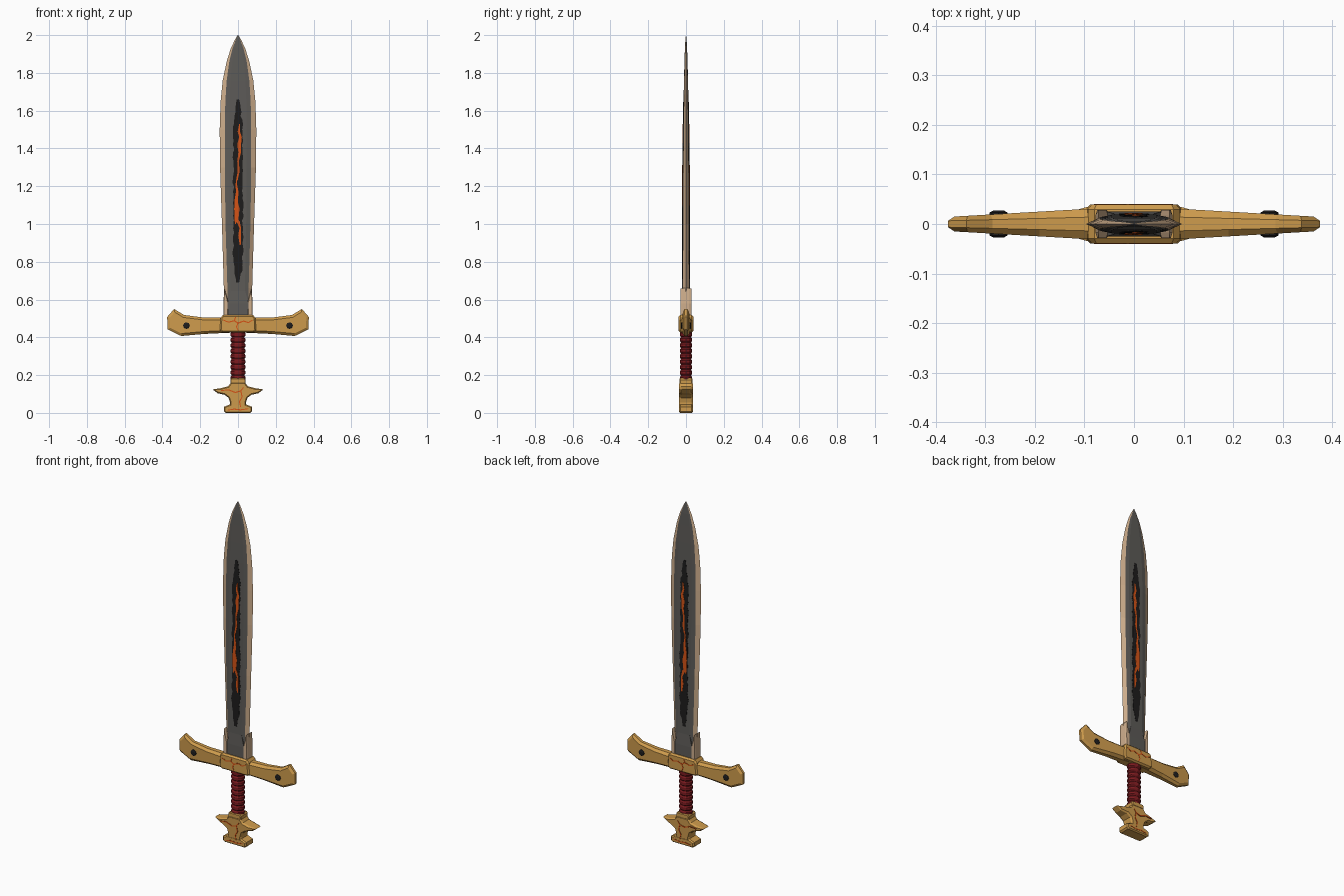
import bpy, bmesh, math, random
from mathutils import Vector

random.seed(4)


def material(name, r, g, b):
    m = bpy.data.materials.new(name)
    m.diffuse_color = (*[(c / 255) ** 2.2 for c in (r, g, b)], 1)
    return m


GOLD = material("gold", 205, 154, 78)
STEEL = material("dark steel", 93, 91, 88)
EDGE = material("pale edge", 207, 174, 140)
BLACK = material("black", 35, 34, 34)
LAVA = material("glowing orange", 212, 84, 28)
RED = material("red leather", 122, 32, 36)


def make(name, bm, mats):
    bmesh.ops.recalc_face_normals(bm, faces=bm.faces)
    me = bpy.data.meshes.new(name)
    bm.to_mesh(me)
    bm.free()
    for m in mats:
        me.materials.append(m)
    ob = bpy.data.objects.new(name, me)
    bpy.context.collection.objects.link(ob)
    return ob


def loft(name, rings, mats, column_mat=lambda j: 0):
    """Skin closed rings of equal length and cap both ends."""
    bm = bmesh.new()
    vs = [[bm.verts.new(p) for p in ring] for ring in rings]
    n = len(rings[0])
    for a, b in zip(vs, vs[1:]):
        for j in range(n):
            k = (j + 1) % n
            bm.faces.new((a[j], a[k], b[k], b[j])).material_index = column_mat(j)
    bm.faces.new(vs[0])
    bm.faces.new(vs[-1])
    return make(name, bm, mats)


def inset(pts, d):
    """Move a counter-clockwise xz outline inwards by d."""
    out = []
    for i, p in enumerate(pts):
        p = Vector(p)
        e1 = (p - Vector(pts[i - 1])).normalized()
        e2 = (Vector(pts[(i + 1) % len(pts)]) - p).normalized()
        n1, n2 = Vector((-e1.y, e1.x)), Vector((-e2.y, e2.x))
        out.append(p + (n1 + n2) * (d / max(0.5, 1 + n1.dot(n2))))
    return out


def slab(name, pts, depth, mat, rim=0.008, side=0.7):
    """Outline with a chamfered rim on front and back."""
    inner = inset(pts, rim)

    def ring(outline, s):
        return [(x, s * depth(x), z) for x, z in outline]
    return loft(name, [ring(inner, -1), ring(pts, -side), ring(pts, side), ring(inner, 1)], [mat])


def mirror(ob, axis):
    m = ob.modifiers.new("mirror", 'MIRROR')
    m.use_axis = [i == axis for i in range(3)]
    return ob


def ribbon(name, pts, face_y, mat):
    """Thin plate along (x, z, half width) points, on front and back."""
    rings = []
    for i, (x, z, w) in enumerate(pts):
        a, b = pts[max(i - 1, 0)], pts[min(i + 1, len(pts) - 1)]
        t = Vector((b[0] - a[0], b[1] - a[1])).normalized() * w
        y = -face_y(z)
        rings.append([(x - t.y, y, z + t.x), (x + t.y, y, z - t.x),
                      (x + t.y, y + 0.005, z - t.x), (x - t.y, y + 0.005, z + t.x)])
    return mirror(loft(name, rings, [mat]), 1)


# Blade: z, half width, inner half width, half thickness
BLADE = [(0.50, 0.070, 0.055, 0.021), (0.66, 0.075, 0.056, 0.020), (1.0, 0.085, 0.066, 0.019),
         (1.3, 0.095, 0.070, 0.017), (1.5, 0.097, 0.070, 0.015), (1.65, 0.092, 0.067, 0.013),
         (1.76, 0.081, 0.060, 0.011), (1.86, 0.060, 0.046, 0.008), (1.93, 0.038, 0.029, 0.006),
         (1.98, 0.014, 0.010, 0.003), (2.0, 0.001, 0.0007, 0.0005)]


def blade_y(z):
    for a, b in zip(BLADE, BLADE[1:]):
        if a[0] <= z <= b[0]:
            return a[3] + (b[3] - a[3]) * (z - a[0]) / (b[0] - a[0])
    return 0


rings = []
for z, w, i, t in BLADE:
    f, s = i * 0.66, t * 0.75
    rings.append([(w, 0, z), (i, s, z), (f, t, z), (-f, t, z), (-i, s, z),
                  (-w, 0, z), (-i, -s, z), (-f, -t, z), (f, -t, z), (i, -s, z)])
loft("blade", rings, [STEEL, EDGE], lambda j: 1 if j in (0, 4, 5, 9) else 0)

# Blade root and its pale side shoulders
loft("blade_root", [[(x * s, y * d, z) for x, y in ((-1, -1), (1, -1), (1, 1), (-1, 1))]
                    for z, s, d in ((0.49, 0.058, 0.026), (0.58, 0.056, 0.025), (0.66, 0.034, 0.019))],
     [STEEL])
mirror(slab("root_shoulder", [(0.05, 0.49), (0.077, 0.49), (0.078, 0.58), (0.072, 0.66), (0.052, 0.59)],
            lambda x: 0.028, EDGE, 0.004, 0.6), 0)

# Charred fuller with a ragged outline
N = 44
char = []
for k in range(N + 1):
    u = k / N
    w = 0.027 * min(1, 0.35 + 6 * u, 0.3 + 4 * (1 - u))
    char.append((random.uniform(-0.003, 0.003), 0.69 + 0.97 * u, w * random.uniform(0.8, 1.08)))
ribbon("charred_fuller", char, lambda z: blade_y(z) + 0.0015, BLACK)

# Molten cracks inside the fuller
CRACKS = [
    [(0.012, 0.89, .003), (0.009, 0.94, .008), (0.012, 0.98, .004), (0.002, 1.01, .008), (-0.004, 1.03, .002)],
    [(-0.014, 1.00, .002), (-0.008, 1.03, .011), (-0.006, 1.08, .014), (-0.010, 1.12, .009),
     (-0.004, 1.17, .007), (-0.009, 1.21, .004), (-0.005, 1.25, .002)],
    [(-0.004, 1.23, .002), (0.003, 1.28, .006), (0.000, 1.33, .004), (0.009, 1.38, .007),
     (0.006, 1.42, .010), (0.013, 1.46, .007), (0.004, 1.49, .006), (0.008, 1.53, .002)],
]
for c in CRACKS:
    ribbon("molten_crack", c, lambda z: blade_y(z) + 0.003, LAVA)

# Crossguard arms
mirror(slab("guard_arm", [(0.03, 0.425), (0.18, 0.418), (0.30, 0.407), (0.373, 0.442), (0.375, 0.508),
                          (0.338, 0.55), (0.285, 0.518), (0.19, 0.506), (0.03, 0.503)],
            lambda x: 0.036 - 0.058 * x, GOLD, 0.013, 0.45), 0)

# Guard centre block
slab("guard_block", [(-0.085, 0.425), (0.085, 0.425), (0.097, 0.44), (0.093, 0.502),
                     (0.08, 0.518), (-0.08, 0.518), (-0.093, 0.502), (-0.097, 0.44)],
     lambda x: 0.039, GOLD, 0.008, 0.75)

# Round studs through both arms
for s in (-1, 1):
    def circle(r, y):
        return [(s * 0.273 + r * math.cos(a * math.pi / 4), y, 0.462 + r * math.sin(a * math.pi / 4))
                for a in range(8)]
    loft("guard_stud", [circle(0.011, -0.027), circle(0.018, -0.023),
                        circle(0.018, 0.023), circle(0.011, 0.027)], [BLACK])

# Ridged grip
rings = []
RIDGES = 9
for k in range(RIDGES):
    for u, r in ((0, 0.033), (0.25, 0.039), (0.75, 0.039), (1, 0.033)):
        z = 0.17 + 0.26 * (k + u * 0.98) / RIDGES
        rings.append([(r * math.cos(a * math.pi / 6), 0.82 * r * math.sin(a * math.pi / 6), z)
                      for a in range(12)])
loft("grip", rings, [RED])

# Pommel: collar, pronged body, foot
slab("pommel_collar", [(-0.04, 0.155), (0.04, 0.155), (0.041, 0.175), (0.034, 0.184),
                       (-0.034, 0.184), (-0.041, 0.175)], lambda x: 0.035, GOLD, 0.004, 0.85)
HALF = [(0.042, 0.025), (0.042, 0.055), (0.05, 0.08), (0.072, 0.096), (0.108, 0.104),
        (0.134, 0.124), (0.09, 0.131), (0.052, 0.141), (0.036, 0.162)]
slab("pommel_body", HALF + [(-x, z) for x, z in reversed(HALF)],
     lambda x: 0.036 if abs(x) < 0.1 else 0.026, GOLD, 0.006, 0.7)
slab("pommel_foot", [(-0.066, 0), (0.066, 0), (0.075, 0.008), (0.075, 0.032), (0.045, 0.044),
                     (-0.045, 0.044), (-0.075, 0.032), (-0.075, 0.008)],
     lambda x: 0.037, GOLD, 0.006, 0.8)

# Glowing veins on guard block and pommel
GUARD_VEINS = [
    [(-0.08, 0.492, .002), (-0.05, 0.480, .003), (-0.02, 0.488, .003), (0.0, 0.475, .004),
     (0.03, 0.486, .003), (0.055, 0.478, .003), (0.078, 0.492, .002)],
    [(0.0, 0.475, .003), (-0.008, 0.455, .003), (0.002, 0.434, .002)],
    [(-0.02, 0.488, .003), (-0.012, 0.508, .002)],
]
POMMEL_VEINS = [
    [(-0.09, 0.118, .002), (-0.05, 0.122, .003), (-0.015, 0.108, .003), (0.015, 0.116, .003), (0.03, 0.136, .002)],
    [(0.015, 0.116, .003), (0.022, 0.085, .003), (0.008, 0.06, .003), (0.014, 0.03, .002)],
    [(-0.055, 0.014, .002), (-0.02, 0.02, .003), (0.014, 0.016, .003), (0.055, 0.022, .002)],
]
for v in GUARD_VEINS:
    ribbon("guard_vein", v, lambda z: 0.0405, LAVA)
for v in POMMEL_VEINS:
    ribbon("pommel_vein", v, lambda z: 0.0382, LAVA)
